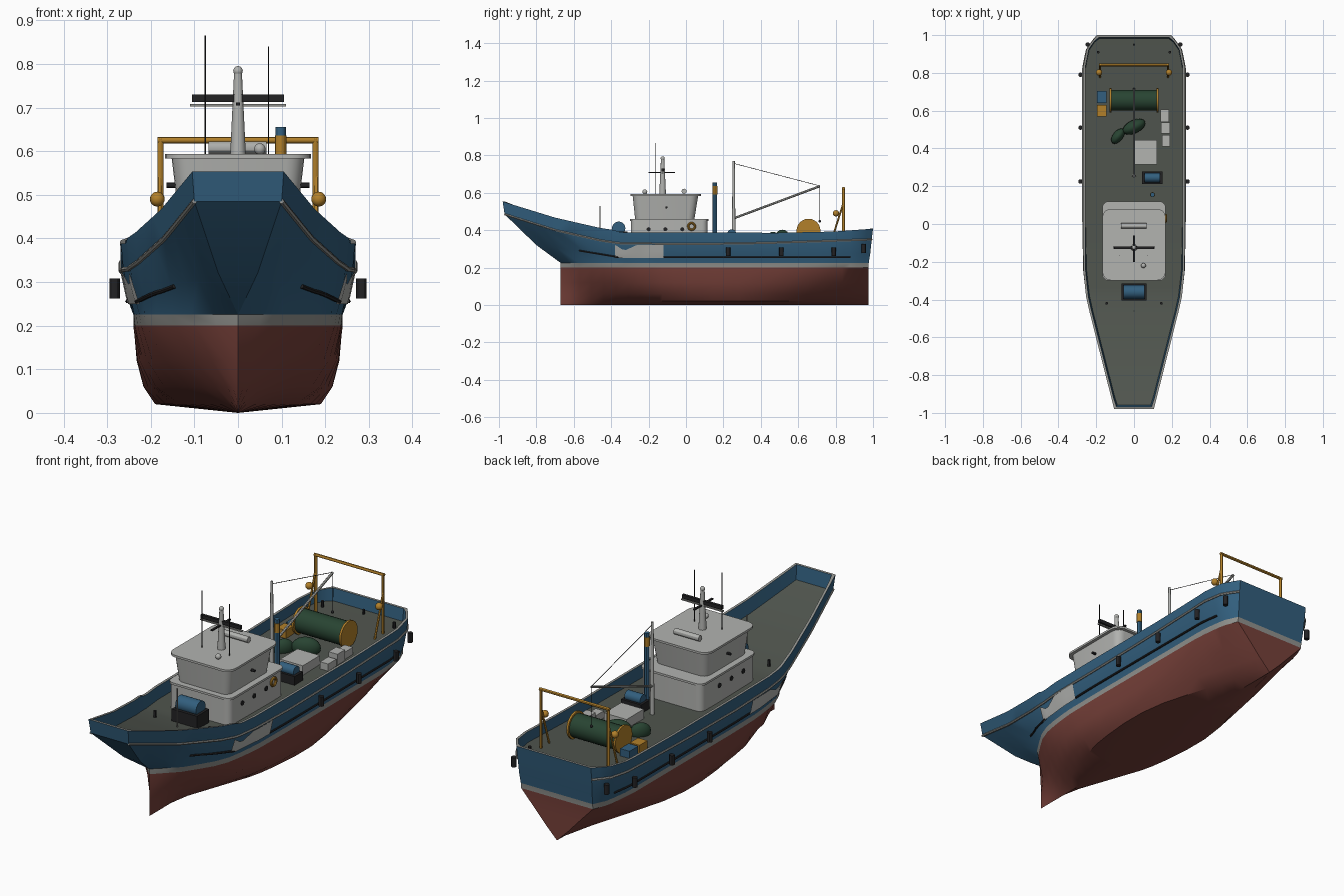
import bpy, bmesh, math
from mathutils import Vector

if "Cube" in bpy.data.objects:
    bpy.data.objects.remove(bpy.data.objects["Cube"])

def lin(c):
    c /= 255
    return c / 12.92 if c <= 0.04045 else ((c + 0.055) / 1.055) ** 2.4

MATS = {}
for mat_name, rgb in {"hull_red": (118, 64, 57), "hull_blue": (50, 95, 126), "trim_grey": (145, 146, 142),
                      "house_white": (178, 179, 176), "deck_grey": (80, 85, 78), "gear_gold": (178, 128, 42),
                      "net_green": (40, 68, 50), "rubber_black": (34, 34, 36)}.items():
    m = bpy.data.materials.new(mat_name)
    m.diffuse_color = (*[lin(c) for c in rgb], 1)
    m.use_nodes = True
    m.node_tree.nodes["Principled BSDF"].inputs["Base Color"].default_value = m.diffuse_color
    MATS[mat_name] = m
RED, BLUE, GREY, WHITE, DECK, GOLD, GREEN, BLACK = MATS

def make(name, bm, *mats):
    bmesh.ops.recalc_face_normals(bm, faces=bm.faces)
    me = bpy.data.meshes.new(name)
    bm.to_mesh(me)
    bm.free()
    for k in mats:
        me.materials.append(MATS[k])
    ob = bpy.data.objects.new(name, me)
    bpy.context.collection.objects.link(ob)
    return ob

def box(name, mat, x0, x1, y0, y1, z0, z1):
    bm = bmesh.new()
    bmesh.ops.create_cube(bm, size=1)
    for v in bm.verts:
        v.co = ((x0 + x1) / 2 + v.co.x * (x1 - x0), (y0 + y1) / 2 + v.co.y * (y1 - y0),
                (z0 + z1) / 2 + v.co.z * (z1 - z0))
    return make(name, bm, mat)

def rod(name, mat, a, b, r, r2=None, n=12):
    a, b = Vector(a), Vector(b)
    bm = bmesh.new()
    bmesh.ops.create_cone(bm, cap_ends=True, segments=n, radius1=r, radius2=r if r2 is None else r2,
                          depth=(b - a).length)
    rot = (b - a).to_track_quat('Z', 'Y')
    for v in bm.verts:
        v.co = rot @ v.co + (a + b) / 2
    return make(name, bm, mat)

def ball(name, mat, c, r, scale=(1, 1, 1), turn=0):
    bm = bmesh.new()
    bmesh.ops.create_uvsphere(bm, u_segments=16, v_segments=10, radius=r)
    ob = make(name, bm, mat)
    ob.location, ob.scale, ob.rotation_euler.z = c, scale, turn
    return ob

def rounded(name, mat, layers):
    """Loft of rounded rectangles: (z, half width, front y, back y, corner radius)."""
    bm, rings = bmesh.new(), []
    for z, w, y0, y1, r in layers:
        ring = []
        for cx, cy, a0 in ((w - r, y1 - r, 0), (r - w, y1 - r, 90), (r - w, y0 + r, 180), (w - r, y0 + r, 270)):
            for i in range(6):
                a = math.radians(a0 + 18 * i)
                ring.append(bm.verts.new((cx + r * math.cos(a), cy + r * math.sin(a), z)))
        rings.append(ring)
    for a, b in zip(rings, rings[1:]):
        for i in range(24):
            bm.faces.new((a[i], a[(i + 1) % 24], b[(i + 1) % 24], b[i]))
    bm.faces.new(rings[0])
    bm.faces.new(rings[-1])
    return make(name, bm, mat)

def interp(t, x):
    if x <= t[0][0]:
        return t[0][1]
    for (x0, v0), (x1, v1) in zip(t, t[1:]):
        if x <= x1:
            return v0 + (v1 - v0) * (x - x0) / (x1 - x0)
    return t[-1][1]

# Hull: sheer lines and half widths along y for each level
deck_z = [(-.97, .485), (-.7, .4), (-.46, .345), (-.36, .33), (0, .325), (.4, .33), (1, .35)]
top_z = [(-.98, .553), (-.7, .467), (-.46, .412), (-.38, .4), (-.35, .388), (.5, .386), (.8, .393), (1, .408)]
widths = [
    [(-.67, 0), (.975, 0)],
    [(-.67, 0), (-.5, .02), (-.3, .09), (-.1, .16), (.1, .19), (.35, .19), (.6, .12), (.8, .06), (.975, .02)],
    [(-.67, 0), (-.55, .03), (-.4, .105), (-.2, .185), (0, .216), (.35, .217), (.6, .17), (.8, .11), (.975, .06)],
    [(-.67, 0), (-.57, .06), (-.45, .135), (-.3, .2), (-.1, .23), (.4, .233), (.65, .21), (.85, .16), (.975, .115)],
    [(-.67, 0), (-.57, .1), (-.45, .18), (-.36, .215), (-.2, .236), (0, .24), (.75, .238), (.9, .22), (.975, .19)],
    [(-.67, 0), (-.57, .108), (-.45, .185), (-.36, .22), (-.2, .238), (0, .24), (.78, .24), (.91, .222), (.977, .19)],
    [(-.8, .045), (-.57, .145), (-.45, .2), (-.36, .235), (-.2, .25), (0, .255), (.8, .254), (.92, .235), (.985, .193)],
    [(-.97, .1), (-.4, .245), (-.25, .263), (0, .268), (.83, .268), (.93, .247), (.993, .196)],
    [(-.98, .105), (-.4, .252), (-.25, .268), (0, .27), (.83, .27), (.93, .25), (1, .197)]]

def level_z(k, y):
    if k < 6:
        return (0, .02, .06, .12, .2, .225)[k]
    if k == 6:
        return .225 + .4 * (interp(deck_z, y - .1 if y < -.5 else y) - .225)
    return interp(deck_z if k == 7 else top_z, y)

def level_point(k, u):
    t = widths[k]
    y = t[0][0] + (t[-1][0] - t[0][0]) * u
    return Vector((interp(t, y), y, level_z(k, y)))

def hull_x(y, z):
    return interp([(level_z(k, y), interp(widths[k], y)) for k in range(9)], z)

US = [0, .03, .06, .1, .14, .18, .22, .26, .3, .315, .33, .37, .42, .5, .58, .66, .74, .8, .85, .89, .915, .94, .963, .985, 1]

def section(u):
    pts = [level_point(k, u) for k in range(9)]
    for k, j in ((8, 0), (7, 0)):   # inside of the bulwark
        p = pts[k].copy()
        p.x -= .012
        p.y = min(max(p.y, widths[k][0][0] + .012), widths[k][-1][0] - .012)
        pts.append(p)
    return pts

bm = bmesh.new()
def face(pts, mat):
    if len({tuple(round(c, 5) for c in p) for p in pts}) > 2:
        bm.faces.new([bm.verts.new(p) for p in pts]).material_index = mat
flip = lambda p: Vector((-p.x, p.y, p.z))
secs = [section(u) for u in US]
level_mat = [0, 0, 0, 0, 2, 1, 1, 1, 2, 1]
for a, b in zip(secs, secs[1:]):
    for k in range(10):
        q = [a[k], b[k], b[k + 1], a[k + 1]]
        face(q, level_mat[k])
        face([flip(p) for p in q], level_mat[k])
    face([a[10], b[10], flip(b[10]), flip(a[10])], 3)
for s in (secs[0], secs[-1]):       # bow plate and transom
    for k in range(10):
        face([s[k], s[k + 1], flip(s[k + 1]), flip(s[k])], level_mat[k])
bmesh.ops.remove_doubles(bm, verts=bm.verts, dist=.0002)
bmesh.ops.dissolve_degenerate(bm, edges=bm.edges, dist=.0001)
make("hull", bm, RED, BLUE, GREY, DECK)

def line(name, mat, pts, r):
    cu = bpy.data.curves.new(name, 'CURVE')
    cu.dimensions, cu.bevel_depth, cu.bevel_resolution, cu.use_fill_caps = '3D', r, 1, True
    sp = cu.splines.new('POLY')
    sp.points.add(len(pts) - 1)
    for p, c in zip(sp.points, pts):
        p.co = (*c, 1)
    cu.materials.append(MATS[mat])
    bpy.context.collection.objects.link(bpy.data.objects.new(name, cu))

# Rub rails, side strips, side panels and fenders
for s in (-1, 1):
    side = lambda y, z, d: (s * (hull_x(y, z) + d), y, z)
    line("rub_rail", GREY, [(s * p.x, p.y, p.z) for p in (level_point(7, u) for u in US)], .006)
    line("bow_strip", BLACK, [side(-.57 + .021 * i, .29 - .0035 * i, .002) for i in range(11)], .005)
    line("side_strip", BLACK, [side(-.12 + .05 * i, .256, .002) for i in range(21)], .005)
    bm, prev = bmesh.new(), None
    for i in range(14):
        y = -.38 + .02 * i
        top = interp([(-.38, .322), (-.33, .29), (-.26, .322), (-.12, .322)], y)
        col = [bm.verts.new(side(y, .25 + (top - .25) * j / 4, .005)) for j in range(5)]
        if prev:
            for j in range(4):
                bm.faces.new((prev[j], col[j], col[j + 1], prev[j + 1]))
        prev = col
    make("side_panel", bm, WHITE)
    for x, y, z in ((.283, .225, .285), (.283, .51, .285), (.283, .79, .285), (.245, .95, .302)):
        rod("fender", BLACK, (s * x, y, z - .023), (s * x, y, z + .023), .012)
    for x, y, z in ((.145, -.42, .34), (.19, .91, .345)):
        rod("bollard", BLACK, (s * x, y, z), (s * x, y, z + .03), .007)
rod("stern_bollard", BLACK, (0, .95, .345), (0, .95, .37), .006)

# Deckhouse
rounded("lower_house", WHITE, [(.32, .162, -.295, .115, .03), (.45, .162, -.295, .115, .03),
                               (.45, .167, -.3, .12, .033), (.46, .167, -.3, .12, .033)])
rounded("wheelhouse", WHITE, [(.46, .137, -.272, .045, .035), (.583, .152, -.285, .065, .04)])
rounded("roof", WHITE, [(.583, .167, -.298, .08, .045), (.593, .167, -.298, .08, .045)])
for s in (-1, 1):
    for y in (-.2, -.11, -.02):
        rod("porthole", BLACK, (s * .158, y, .405), (s * .166, y, .405), .011)
    rod("side_light", BLACK, (s * .14, -.105, .522), (s * .164, -.105, .522), .006)
bpy.ops.mesh.primitive_torus_add(location=(.168, .03, .42), rotation=(0, math.pi / 2, 0), major_radius=.018,
                                 minor_radius=.006, major_segments=20, minor_segments=8)
bpy.context.object.name = "life_ring"
bpy.context.object.data.materials.append(MATS[GOLD])

# Roof gear
rod("main_mast", WHITE, (0, -.125, .59), (0, -.125, .78), .018, .009)
ball("mast_light", WHITE, (0, -.125, .784), .011)
box("radar_bar", BLACK, -.105, .105, -.132, -.118, .713, .73)
box("radar_tray", GREY, -.11, .11, -.13, -.12, .702, .708)
box("cross_yard", BLACK, -.005, .005, -.2, -.06, .705, .711)
rod("left_aerial", BLACK, (-.075, -.165, .59), (-.075, -.165, .865), .0017, n=6)
rod("right_aerial", BLACK, (.07, -.165, .59), (.07, -.165, .84), .0017, n=6)
rod("raft_canister", WHITE, (-.068, -.01, .608), (.065, -.01, .608), .014)
ball("radio_dome", WHITE, (.05, -.22, .605), .013)

# Winches
def winch(name, x0, x1, y, z, r, d):
    box(name + "_base", BLACK, x0, x1, y - d, y + d, .32, z - r * .45)
    rod(name + "_drum", BLUE, (x0 + .012, y, z), (x1 - .012, y, z), r, n=20)
winch("fore_winch", -.067, .067, -.36, .41, .036, .046)
winch("aft_winch", .043, .15, .245, .38, .024, .032)
rod("jack_staff", GREY, (0, -.46, .34), (0, -.46, .53), .003, n=8)

# Exhaust stack, derrick and rigging
rod("exhaust", BLUE, (.098, .155, .33), (.098, .155, .655), .012)
rod("exhaust_band", GOLD, (.098, .155, .592), (.098, .155, .636), .0135)
rod("derrick_mast", WHITE, (0, .255, .33), (0, .255, .77), .01, .006)
rod("derrick_boom", GREY, (0, .26, .465), (0, .715, .635), .006)
rod("topping_wire", BLACK, (0, .255, .757), (0, .715, .637), .0015, n=6)
rod("hook_wire", BLACK, (0, .715, .635), (0, .715, .45), .0015, n=6)
ball("hook", BLACK, (0, .715, .447), .007)

# Working deck: net drum, net heap, hatch and crates
rod("net_roll", GREEN, (-.12, .655, .397), (.12, .655, .397), .055, n=24)
for s in (-1, 1):
    rod("drum_flange", GOLD, (s * .12, .655, .397), (s * .13, .655, .397), .064, n=24)
    box("drum_stand", GOLD, s * .125 - .005, s * .125 + .005, .63, .68, .32, .39)
ball("net_heap", GREEN, (0, .515, .355), .05, (1.3, .7, .95), .45)
ball("net_heap_tail", GREEN, (-.085, .465, .35), .045, (1.05, .6, .9), .9)
box("hatch", WHITE, .003, .122, .315, .445, .32, .375)
for x0, x1, y0, y1, z in ((.147, .19, .41, .472, .365), (.142, .19, .48, .538, .385), (.14, .185, .541, .605, .37)):
    box("fish_crate", WHITE, x0, x1, y0, y1, .32, z)
box("blue_crate", BLUE, -.195, -.145, .64, .705, .32, .375)
box("gold_crate", GOLD, -.195, -.145, .57, .63, .32, .375)

# Stern gantry
rod("gantry_beam", GOLD, (-.185, .842, .625), (.185, .842, .625), .007)
for s in (-1, 1):
    rod("gantry_leg", GOLD, (s * .178, .842, .335), (s * .178, .842, .628), .007)
    rod("gantry_strut", GOLD, (s * .18, .84, .54), (s * .18, .775, .335), .005)
    ball("gantry_float", GOLD, (s * .185, .802, .49), .017)

# Turn curves into meshes and smooth everything except hard edges
bpy.ops.object.select_all(action='SELECT')
bpy.context.view_layer.objects.active = bpy.data.objects["hull"]
bpy.ops.object.convert(target='MESH')
bpy.ops.object.shade_smooth_by_angle(angle=math.radians(30))
